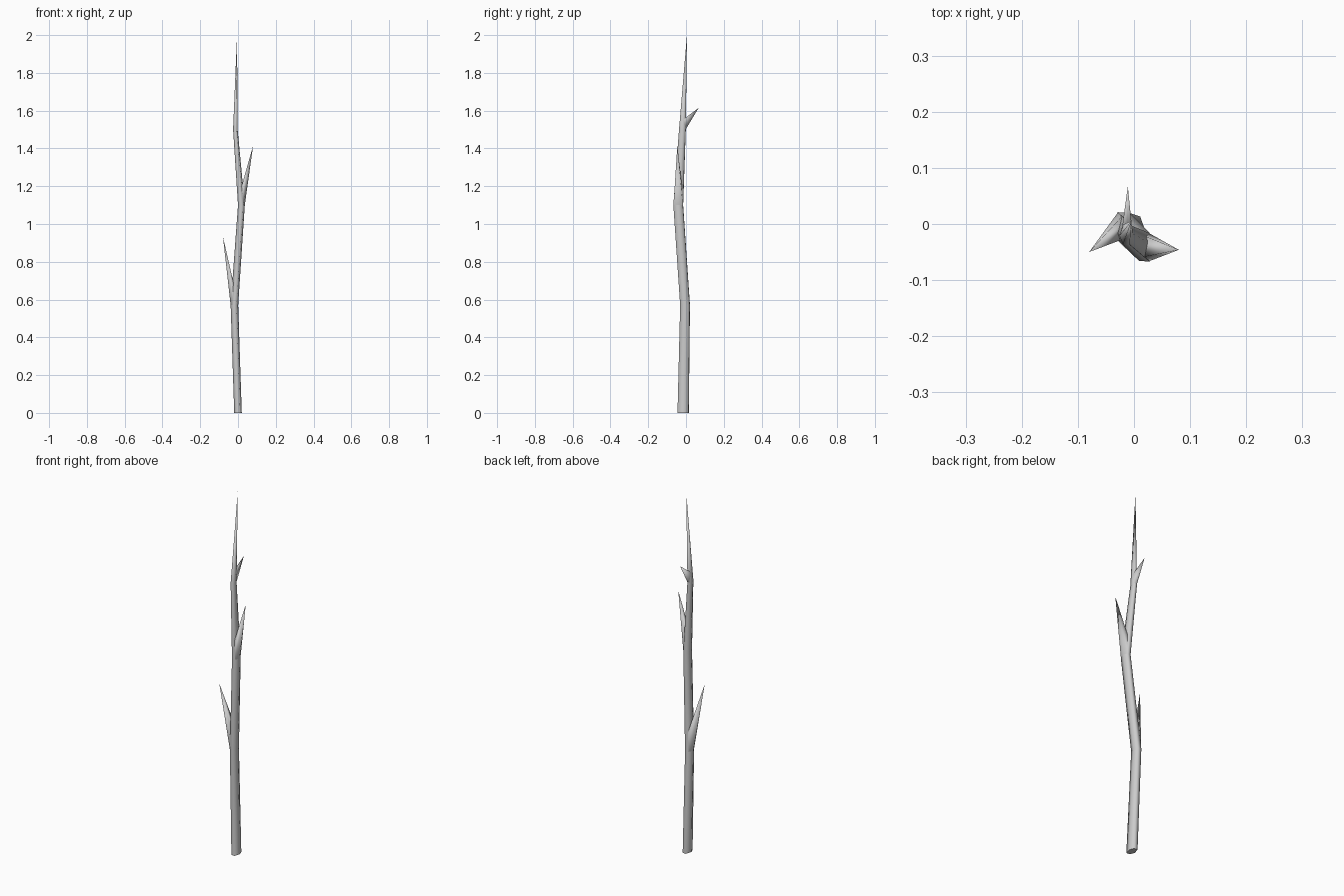
import bpy, bmesh
from mathutils import Vector

if "Cube" in bpy.data.objects:
    bpy.data.objects.remove(bpy.data.objects["Cube"])


def finish(name, bm):
    bmesh.ops.recalc_face_normals(bm, faces=bm.faces)
    me = bpy.data.meshes.new(name)
    bm.to_mesh(me)
    bm.free()
    ob = bpy.data.objects.new(name, me)
    bpy.context.collection.objects.link(ob)
    for p in me.polygons:
        p.use_smooth = len(p.vertices) < 5


# Trunk: six-sided section lofted along a crooked line to a sharp tip
# (centre x, y, z, half width, half depth)
STATIONS = [(0, -0.015, 0, 0.02, 0.03),
            (-0.019, -0.005, 0.57, 0.02, 0.026),
            (0.018, -0.041, 1.10, 0.018, 0.026),
            (-0.014, -0.019, 1.50, 0.012, 0.018)]
TIP = (-0.005, 0.005, 2.0)
SECTION = [(1, 0.1), (0.55, 0.95), (-0.5, 1), (-1, -0.1), (-0.5, -0.95), (0.55, -1)]

bm = bmesh.new()
rings = [[bm.verts.new((x + u * a, y + v * b, z)) for u, v in SECTION]
         for x, y, z, a, b in STATIONS]
tip = bm.verts.new(TIP)
bm.faces.new(rings[0])
for i in range(6):
    j = (i + 1) % 6
    for lo, hi in zip(rings, rings[1:]):
        bm.faces.new((lo[i], lo[j], hi[j], hi[i]))
    bm.faces.new((rings[-1][i], rings[-1][j], tip))
finish("trunk", bm)


# Branches: pointed spikes rooted in the trunk (root outline, then tip)
def branch(name, root, point):
    b = bmesh.new()
    vs = [b.verts.new(p) for p in root]
    top = b.verts.new(point)
    b.faces.new(vs)
    for k in range(len(vs)):
        b.faces.new((vs[k], vs[(k + 1) % len(vs)], top))
    finish(name, b)


branch("lower_left_branch",
       [(-0.029, 0.02, 0.57), (-0.039, -0.008, 0.57), (-0.029, -0.029, 0.57),
        (-0.022, -0.028, 0.68), (-0.022, 0.013, 0.68)],
       (-0.08, -0.05, 0.935))
branch("middle_right_branch",
       [(0.028, -0.017, 1.10), (0.036, -0.039, 1.10), (0.028, -0.066, 1.10),
        (0.016, -0.059, 1.19), (0.016, -0.02, 1.19)],
       (0.08, -0.046, 1.415))
branch("upper_back_branch",
       [(-0.02, -0.002, 1.50), (-0.007, -0.002, 1.50),
        (-0.003, -0.012, 1.555), (-0.012, -0.003, 1.56), (-0.022, -0.012, 1.555)],
       (-0.011, 0.067, 1.615))
